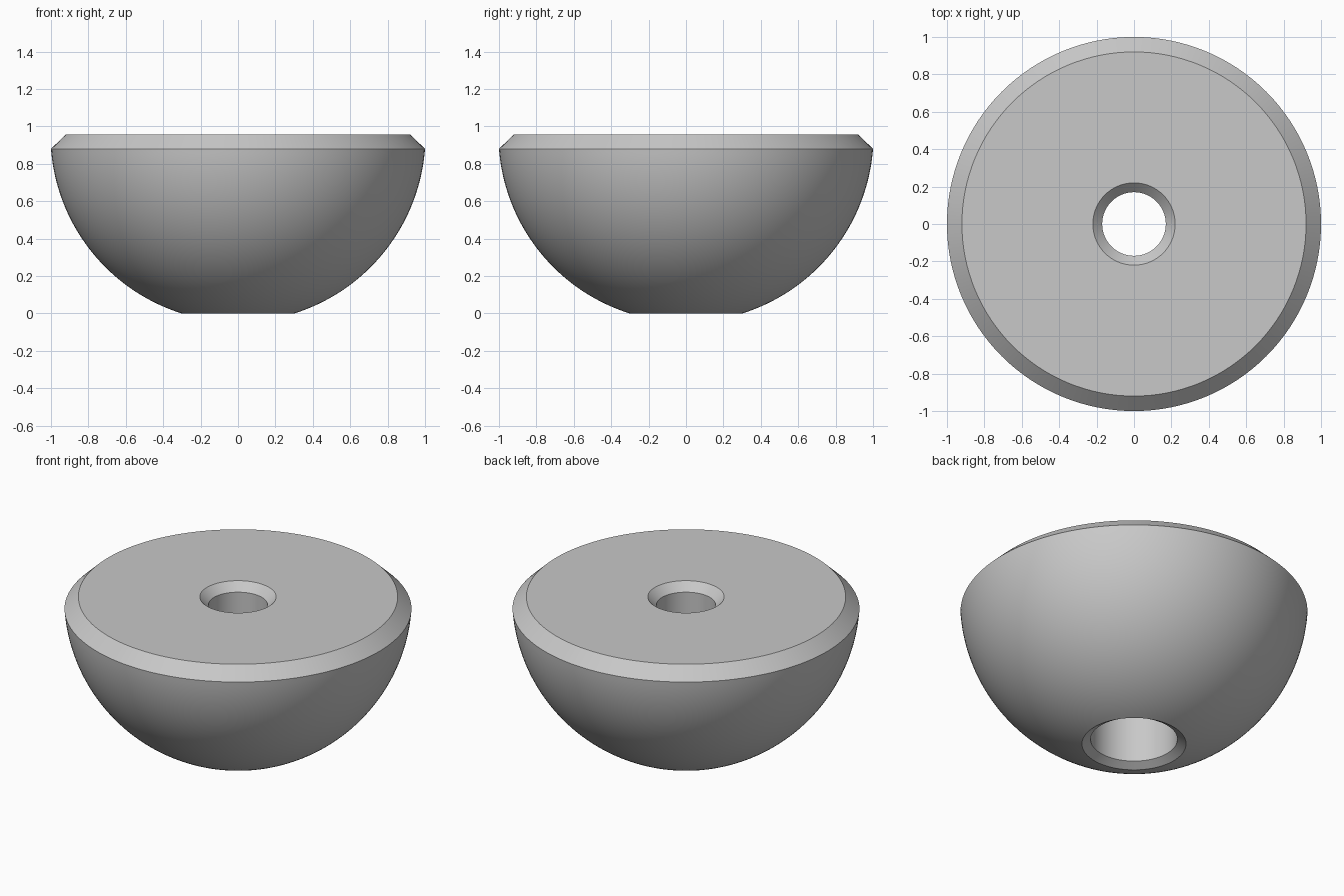
import bpy
import bmesh
import math
from mathutils import Vector

cube = bpy.data.objects.get("Cube")
if cube:
    bpy.data.objects.remove(cube, do_unlink=True)

SEGMENTS = 128
ARC_STEPS = 40
TOP = 0.957                      # top plane, also the sphere centre height
BALL = math.hypot(0.3, TOP)      # sphere radius
RIM_Z = TOP - math.sqrt(BALL ** 2 - 1)

# Spherical outside, from the lower opening up to the rim
start = math.atan2(0.3, TOP)
end = math.atan2(1.0, TOP - RIM_Z)
profile = []
for i in range(ARC_STEPS + 1):
    a = start + (end - start) * i / ARC_STEPS
    profile.append((BALL * math.sin(a), TOP - BALL * math.cos(a)))

# Rim chamfer, flat top, chamfered bore and wider lower recess
profile += [(0.92, TOP), (0.22, TOP), (0.17, TOP - 0.05),
            (0.17, 0.48), (0.25, 0.48), (0.25, 0.03)]

# Revolve the closed profile
bm = bmesh.new()
verts = [bm.verts.new((r, 0, z)) for r, z in profile]
edges = [bm.edges.new((v, verts[(i + 1) % len(verts)])) for i, v in enumerate(verts)]
bmesh.ops.spin(bm, geom=verts + edges, cent=Vector(), axis=Vector((0, 0, 1)),
               angle=math.tau, steps=SEGMENTS, use_merge=False)
bmesh.ops.remove_doubles(bm, verts=bm.verts, dist=1e-4)
bmesh.ops.recalc_face_normals(bm, faces=bm.faces)
mesh = bpy.data.meshes.new("hemisphere_body")
bm.to_mesh(mesh)
bm.free()

body = bpy.data.objects.new("hemisphere_body", mesh)
bpy.context.collection.objects.link(body)

# Plain grey material
grey = bpy.data.materials.new("light_grey")
grey.use_nodes = True
colour = (0.58, 0.58, 0.58, 1)
grey.diffuse_color = colour
grey.node_tree.nodes["Principled BSDF"].inputs["Base Color"].default_value = colour
mesh.materials.append(grey)

# Smooth round surfaces with crisp chamfer edges
bpy.ops.object.select_all(action='DESELECT')
body.select_set(True)
bpy.context.view_layer.objects.active = body
bpy.ops.object.shade_smooth_by_angle(angle=math.radians(25))
